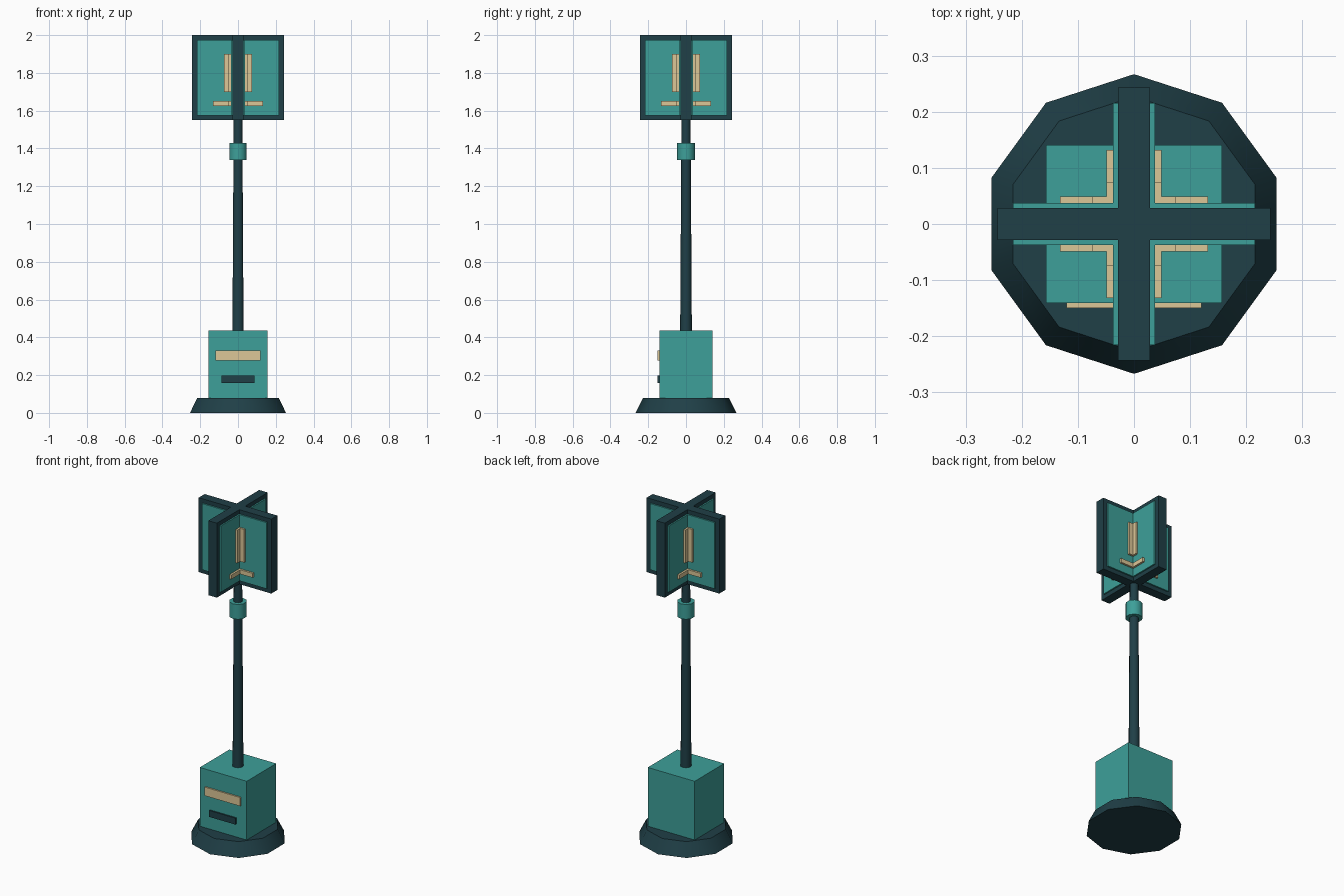
import bpy
from math import radians

if "Cube" in bpy.data.objects:
    bpy.data.objects.remove(bpy.data.objects["Cube"])


def material(name, rgb):
    m = bpy.data.materials.new(name)
    m.diffuse_color = (*rgb, 1)
    m.use_nodes = True
    m.node_tree.nodes["Principled BSDF"].inputs["Base Color"].default_value = m.diffuse_color
    return m


DARK = material("dark_slate", (0.014, 0.05, 0.063))
TEAL = material("teal", (0.047, 0.35, 0.32))
CREAM = material("cream", (0.72, 0.57, 0.31))


def box(name, mat, x, y, z):
    """Box from (min, max) ranges on each axis."""
    ranges = (x, y, z)
    bpy.ops.mesh.primitive_cube_add(size=1, location=[(a + b) / 2 for a, b in ranges])
    o = bpy.context.object
    o.name = name
    o.scale = [b - a for a, b in ranges]
    bpy.ops.object.transform_apply(location=True, rotation=False, scale=True)
    o.data.materials.append(mat)
    return o


def round_part(name, mat, r1, r2, z0, z1, sides=10):
    """Upright smooth-shaded frustum from z0 to z1."""
    bpy.ops.mesh.primitive_cone_add(vertices=sides, radius1=r1, radius2=r2,
                                    depth=z1 - z0, location=(0, 0, (z0 + z1) / 2))
    o = bpy.context.object
    o.name = name
    o.data.materials.append(mat)
    bpy.ops.object.shade_smooth_by_angle(angle=radians(40))
    return o


# Foot, cabinet and pole
round_part("foot", DARK, 0.267, 0.227, 0, 0.08)
box("cabinet", TEAL, (-0.157, 0.157), (-0.141, 0.141), (0.08, 0.435))
box("cabinet_label", CREAM, (-0.12, 0.12), (-0.15, -0.138), (0.278, 0.33))
box("cabinet_slot", DARK, (-0.088, 0.088), (-0.15, -0.138), (0.158, 0.197))
round_part("pole", DARK, 0.031, 0.024, 0.43, 1.56)
round_part("collar", TEAL, 0.048, 0.048, 1.34, 1.43)

# Sign head: two crossed boards, each with proud panels and marks on both faces
for i, tag in enumerate(("wide", "deep")):
    layers = [
        ("frame", DARK, 0.243, 0.0285, (1.55, 2.0)),
        ("panel", TEAL, 0.216, 0.037, (1.575, 1.975)),
        ("upright_mark", CREAM, 0.075, 0.049, (1.70, 1.90)),
        ("bar_mark", CREAM, 0.132, 0.049, (1.624, 1.65)),
    ]
    for part, mat, half, thick, z in layers:
        o = box(f"{tag}_sign_{part}", mat, (-half, half), (-thick, thick), z)
        if i:
            o.rotation_euler.z = radians(90)
            # turn about the pole axis
            bpy.ops.object.transform_apply(location=False, rotation=True, scale=False)
